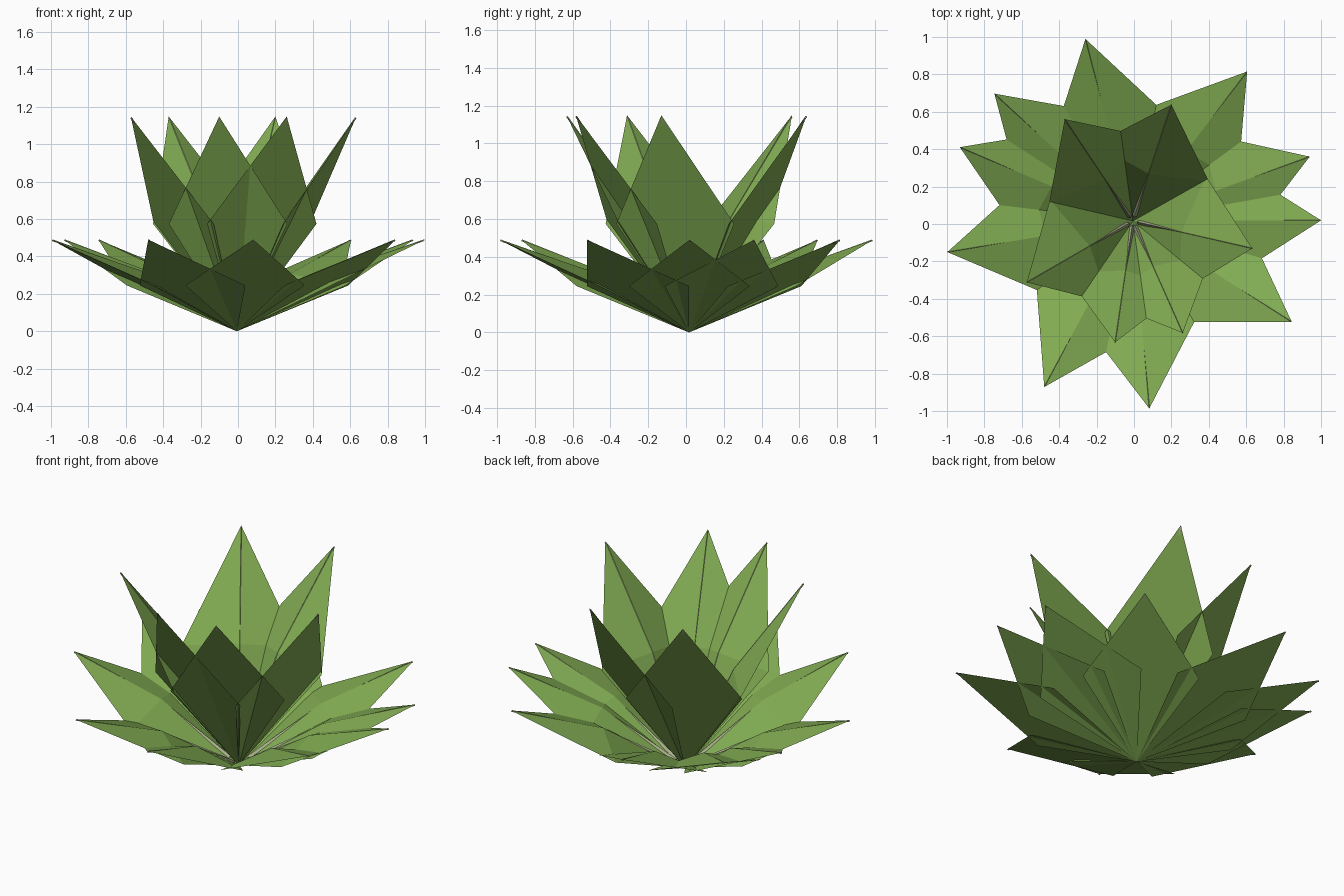
import bpy, math
from mathutils import Vector

if "Cube" in bpy.data.objects:
    bpy.data.objects.remove(bpy.data.objects["Cube"])

def material(name, rgb):
    m = bpy.data.materials.new(name)
    m.diffuse_color = (*rgb, 1)
    m.use_nodes = True
    m.node_tree.nodes["Principled BSDF"].inputs["Base Color"].default_value = m.diffuse_color
    return m

GREEN = material("leaf green", (0.22, 0.41, 0.085))
PALE = material("pale vein", (0.42, 0.46, 0.27))
BASE = Vector((-0.006, 0.016, 0))

def mesh_object(name, verts, faces, mat):
    me = bpy.data.meshes.new(name)
    me.from_pydata(verts, [], faces)
    me.materials.append(mat)
    ob = bpy.data.objects.new(name, me)
    bpy.context.collection.objects.link(ob)

def leaf(name, angle, reach, height, ridge, rise):
    a = math.radians(angle)
    out = Vector((math.cos(a), math.sin(a), 0))
    side = Vector((-out.y, out.x, 0))
    tip = BASE + out * reach + Vector((0, 0, height))
    axis = (tip - BASE).normalized()
    up = axis.cross(side)                     # inward / upward normal
    mid = (BASE + tip) / 2
    crest = mid + up * ridge
    # solid kite blade: flat back, raised centre line on the inside
    mesh_object(name, [BASE, mid - side * 0.32, tip, mid + side * 0.32, crest],
                [(0, 1, 4), (1, 2, 4), (2, 3, 4), (3, 0, 4), (0, 3, 2, 1)], GREEN)
    # slim vein, thickest near the base, riding on the crest and poking through at the tip
    near = BASE.lerp(crest, 0.12)
    far = BASE.lerp(tip, 0.995)
    verts, faces = [], []
    for c, w, h, low in ((near, 0.012, 0.014, 0.0), (crest, 0.006, rise, 0.01),
                         (far, 0.004, 0.004, 0.005)):
        verts += [c - side * w - up * low, c + side * w - up * low, c + up * h]
    for r in (0, 3):
        for k in range(3):
            n = (k + 1) % 3
            faces.append((r + k, r + n, r + 3 + n, r + 3 + k))
    mesh_object(name + "_vein", verts, faces + [(2, 1, 0), (6, 7, 8)], PALE)

# low outer ring
for i, ang in enumerate((104.6, 52.6, 20, 0.2, -32.4, -85, -118.1, -170.5, 156.9, 137.4)):
    leaf(f"outer_leaf_{i + 1}", ang, 1.006, 0.49, 0.07, -0.002)

# steep inner ring
for i, ang in enumerate((123.8, 71.7, -12.9, -66, -98.3, -150)):
    leaf(f"inner_leaf_{i + 1}", ang, 0.655, 1.148, 0.07, 0.002)
